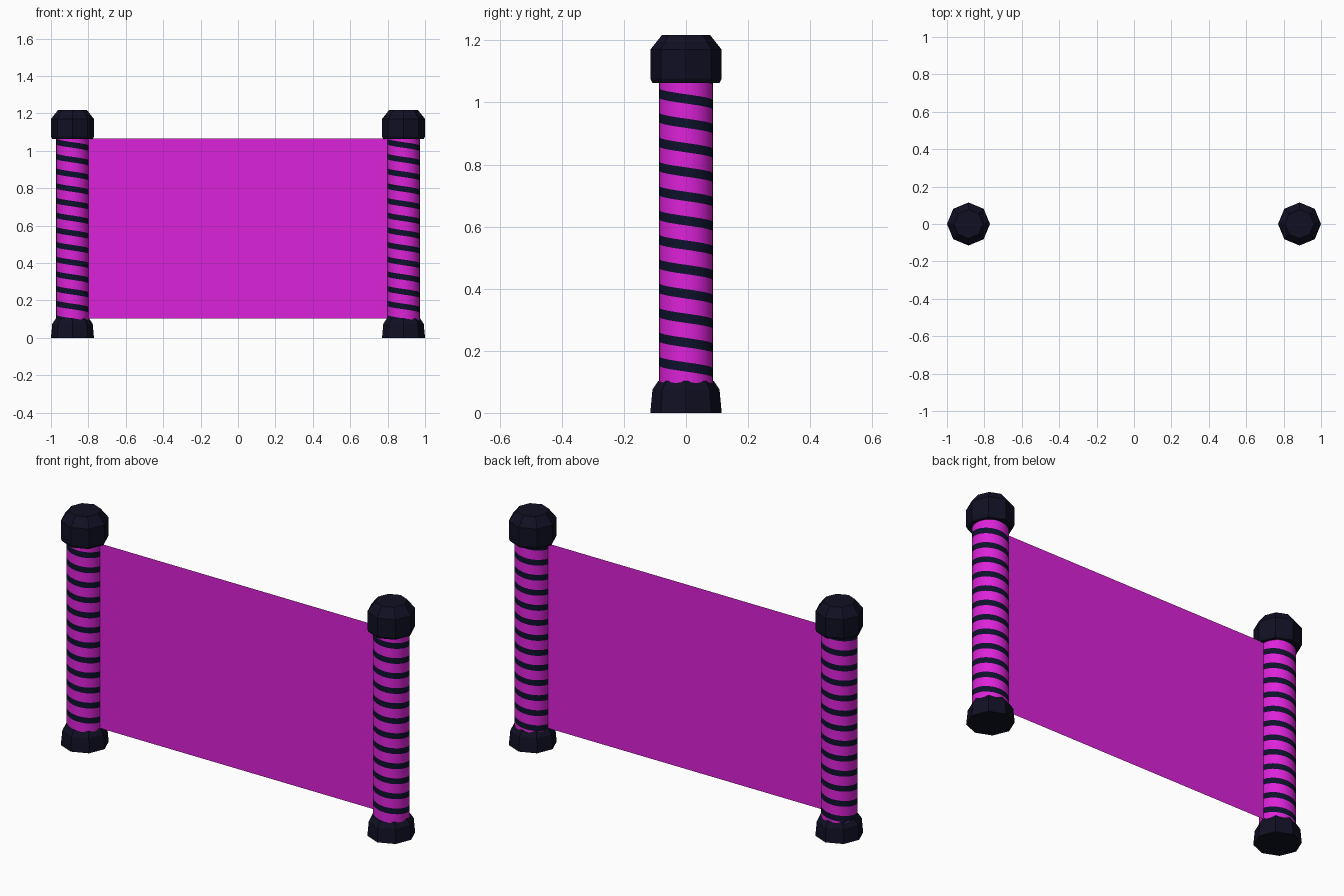
import bpy, bmesh, math

if "Cube" in bpy.data.objects:
    bpy.data.objects.remove(bpy.data.objects["Cube"])

def material(name, rgb):
    m = bpy.data.materials.new(name)
    m.diffuse_color = (*rgb, 1.0)
    m.use_nodes = True
    m.node_tree.nodes["Principled BSDF"].inputs["Base Color"].default_value = m.diffuse_color
    return m

MAGENTA = material("magenta", (0.72, 0.016, 0.69))
NAVY = material("navy stripe", (0.0042, 0.006, 0.024))
BLACK = material("blue black", (0.0050, 0.0050, 0.017))

def add_object(name, bm, mats):
    mesh = bpy.data.meshes.new(name)
    bm.to_mesh(mesh)
    bm.free()
    for m in mats:
        mesh.materials.append(m)
    ob = bpy.data.objects.new(name, mesh)
    bpy.context.collection.objects.link(ob)
    return ob

def lathe(name, x, profile, sides, mat):
    """Faceted turned part, closed at both ends; profile is (radius, z)."""
    bm = bmesh.new()
    rings = [[bm.verts.new((x + r * math.cos(2 * math.pi * i / sides),
                            r * math.sin(2 * math.pi * i / sides), z))
              for i in range(sides)] for r, z in profile]
    for a, b in zip(rings, rings[1:]):
        for i in range(sides):
            j = (i + 1) % sides
            bm.faces.new((a[i], a[j], b[j], b[i]))
    bm.faces.new(rings[0][::-1])
    bm.faces.new(rings[-1])
    return add_object(name, bm, [mat])

def striped_post(name, x, radius=0.087, low=0.02, high=1.1, sides=32):
    """Round post whose face rows follow a single helix, giving a spiral stripe."""
    pitch, width, start = 0.0785, 0.030, 0.148
    levels = []
    for k in range(-4, 16):
        mid = start + k * pitch
        levels += [mid - width / 2, mid + width / 2]
    bm = bmesh.new()
    cols = []
    for i in range(sides + 1):
        t = i / sides
        c, s = math.cos(2 * math.pi * t), math.sin(2 * math.pi * t)
        cols.append([bm.verts.new((x + radius * c, radius * s,
                                   min(high, max(low, z - pitch * t)))) for z in levels])
    for a, b in zip(cols, cols[1:]):
        for k in range(len(levels) - 1):
            zs = [v.co.z for v in (a[k], b[k], b[k + 1], a[k + 1])]
            if max(zs) - min(zs) < 1e-5:
                continue
            f = bm.faces.new((a[k], b[k], b[k + 1], a[k + 1]))
            f.material_index = 1 if k % 2 == 0 else 0
            f.smooth = True
    bmesh.ops.remove_doubles(bm, verts=bm.verts[:], dist=1e-5)
    loose = [v for v in bm.verts if not v.link_faces]
    bmesh.ops.delete(bm, geom=loose, context='VERTS')
    return add_object(name, bm, [MAGENTA, NAVY])

# Posts with base and cap on both sides
for side, x in (("left", -0.885), ("right", 0.885)):
    striped_post(side + "_post", x)
    lathe(side + "_base", x, [(0.115, 0), (0.108, 0.075), (0.090, 0.102)], 8, BLACK)
    lathe(side + "_cap", x, [(0.108, 1.063), (0.115, 1.077), (0.115, 1.17), (0.077, 1.218)],
          8, BLACK)

# Thin panel stretched between the posts
bm = bmesh.new()
bm.faces.new([bm.verts.new(p) for p in ((-0.8, 0, 0.102), (0.8, 0, 0.102),
                                        (0.8, 0, 1.066), (-0.8, 0, 1.066))])
add_object("panel", bm, [MAGENTA])
